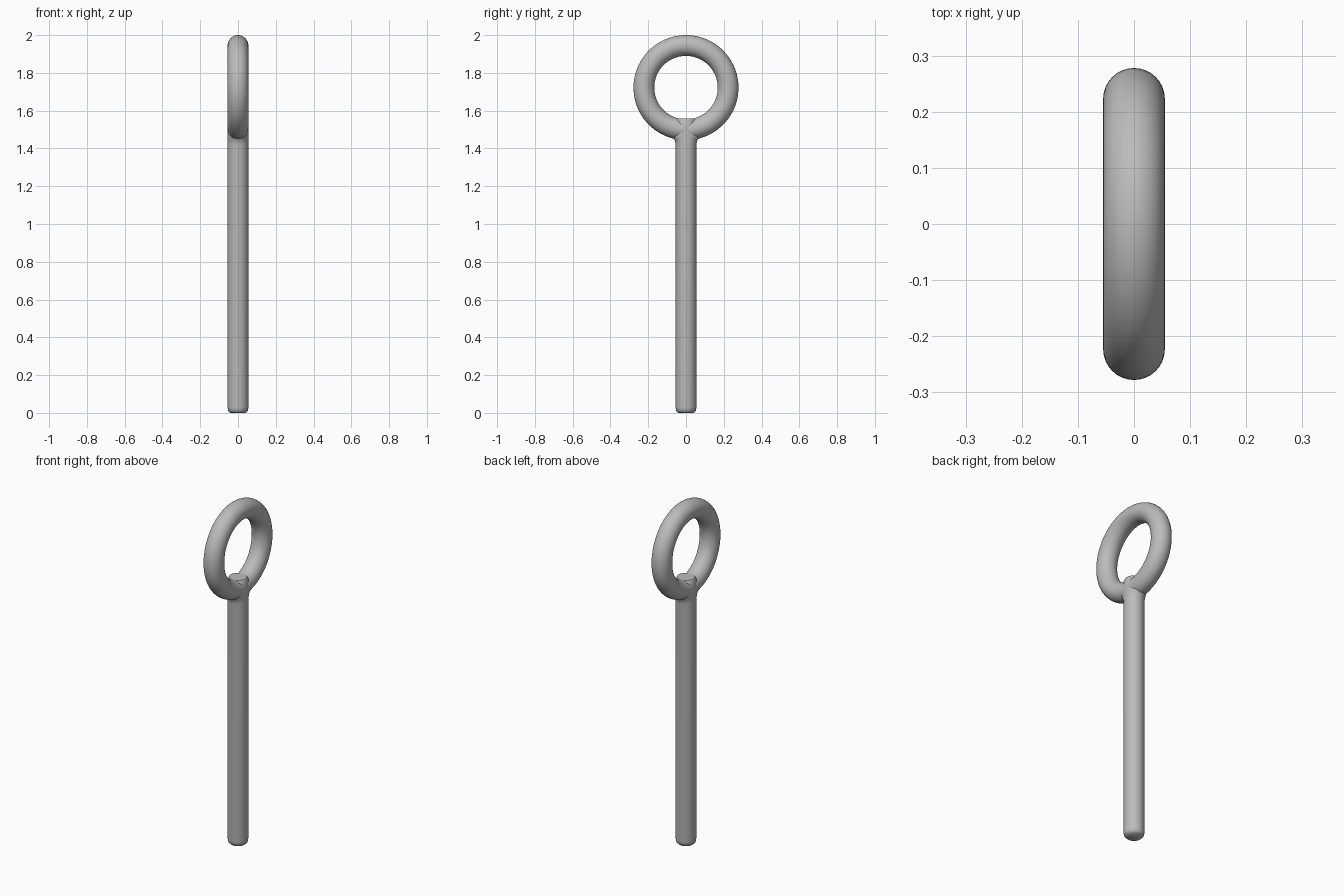
import bpy, bmesh, math

cube = bpy.data.objects.get("Cube")
if cube:
    bpy.data.objects.remove(cube, do_unlink=True)

# One plain grey metal
grey = bpy.data.materials.new("grey_metal")
grey.use_nodes = True
colour = (0.5, 0.5, 0.5, 1)
grey.diffuse_color = colour
grey.node_tree.nodes["Principled BSDF"].inputs["Base Color"].default_value = colour


def finish(obj, name):
    obj.name = name
    obj.data.materials.append(grey)
    bpy.ops.object.select_all(action='DESELECT')
    obj.select_set(True)
    bpy.context.view_layer.objects.active = obj
    bpy.ops.object.shade_smooth_by_angle(angle=math.radians(50))


def lofted_rod(name, sections, sides=40):
    """Skin elliptical sections given as (x radius, y radius, z)."""
    bm = bmesh.new()
    loops = []
    for rx, ry, z in sections:
        angles = [math.tau * i / sides for i in range(sides)]
        loops.append([bm.verts.new((rx * math.cos(a), ry * math.sin(a), z)) for a in angles])
    for low, high in zip(loops, loops[1:]):
        for i in range(sides):
            j = (i + 1) % sides
            bm.faces.new((low[i], low[j], high[j], high[i]))
    bm.faces.new(loops[0][::-1])
    bm.faces.new(loops[-1])
    mesh = bpy.data.meshes.new(name)
    bm.to_mesh(mesh)
    bm.free()
    obj = bpy.data.objects.new(name, mesh)
    bpy.context.collection.objects.link(obj)
    finish(obj, name)


# Ring standing in the side plane
bpy.ops.mesh.primitive_torus_add(
    major_segments=96, minor_segments=32, major_radius=0.223, minor_radius=0.055,
    location=(0, 0, 1.722), rotation=(0, math.pi / 2, 0))
finish(bpy.context.object, "ring")

# Shaft with a softened foot, a small flare where it meets the ring,
# and a top that pokes slightly through the ring's inner side
R = 0.055
lofted_rod("shaft", [
    (0.042, 0.042, 0.0), (0.053, 0.053, 0.012), (R, R, 0.03),
    (R, R, 1.42), (R, 0.058, 1.44), (R, 0.068, 1.455), (R, 0.08, 1.468),
    (R, 0.07, 1.49), (R, R, 1.51), (R, R, 1.545), (0.048, 0.048, 1.558)])
